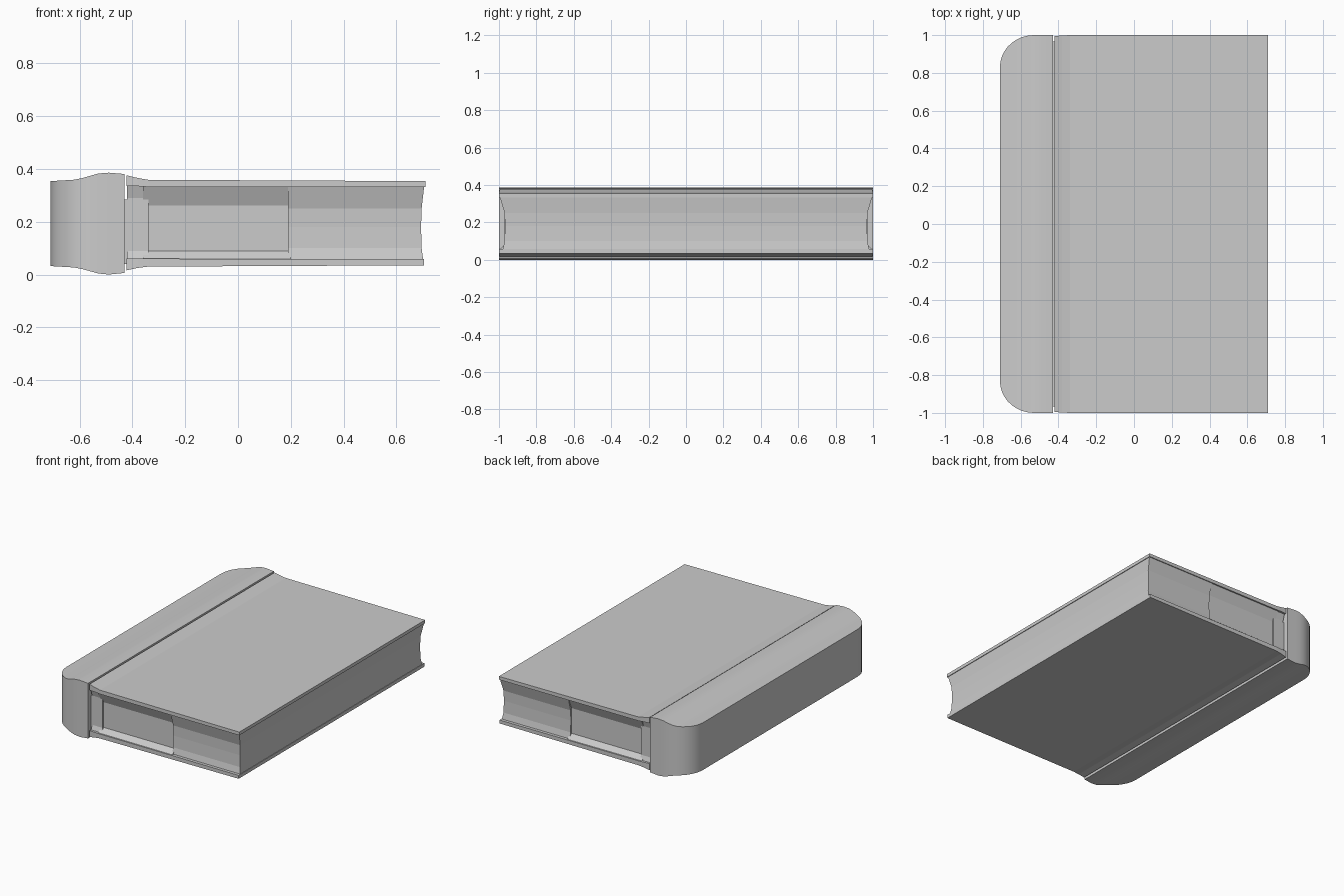
import bpy, bmesh, math

if "Cube" in bpy.data.objects:
    bpy.data.objects.remove(bpy.data.objects["Cube"])


def loft(name, rings, smooth=False):
    """Skin a row of four-cornered sections and cap both ends."""
    bm = bmesh.new()
    vs = [[bm.verts.new(p) for p in r] for r in rings]
    for a, b in zip(vs, vs[1:]):
        for i in range(4):
            j = (i + 1) % 4
            bm.faces.new((a[i], a[j], b[j], b[i]))
    bm.faces.new(vs[0])
    bm.faces.new(vs[-1])
    bmesh.ops.recalc_face_normals(bm, faces=bm.faces)
    me = bpy.data.meshes.new(name)
    bm.to_mesh(me)
    bm.free()
    ob = bpy.data.objects.new(name, me)
    bpy.context.collection.objects.link(ob)
    if smooth:
        bpy.ops.object.select_all(action='DESELECT')
        ob.select_set(True)
        bpy.context.view_layer.objects.active = ob
        bpy.ops.object.shade_smooth_by_angle(angle=math.radians(30))
    return ob


def x_section(x, half, z0, z1):
    return [(x, -half, z0), (x, half, z0), (x, half, z1), (x, -half, z1)]


def z_section(z, x0, x1, half):
    return [(x0, -half, z), (x1, -half, z), (x1, half, z), (x0, half, z)]


def interp(x, pts):
    for (xa, a), (xb, b) in zip(pts, pts[1:]):
        if x <= xb:
            return a + (b - a) * (x - xa) / (xb - xa)
    return pts[-1][1]


# Spine: swollen towards the joint, with rounded outer corners in plan
top = [(-0.71, 0.354), (-0.61, 0.36), (-0.53, 0.383), (-0.49, 0.386), (-0.43, 0.381)]
bottom = [(-0.71, 0.032), (-0.61, 0.026), (-0.53, 0.004), (-0.49, 0.0), (-0.43, 0.006)]
rx, ry = 0.18, 0.17
arc = [math.radians(90 * i / 9) for i in range(10)]
stations = [(-0.71 + rx * (1 - math.cos(a)), 1 - ry + ry * math.sin(a)) for a in arc]
stations += [(-0.49, 1.0), (-0.43, 1.0)]
loft("spine", [x_section(x, h, interp(x, bottom), interp(x, top))
               for x, h in stations], smooth=True)

# Cover boards: thin, with a raised hinge edge beside the spine
loft("top_cover", [x_section(-0.422, 0.995, 0.335, 0.376),
                   x_section(-0.38, 0.998, 0.335, 0.366),
                   x_section(-0.34, 1.0, 0.332, 0.359),
                   x_section(0.71, 1.0, 0.332, 0.354)])
loft("bottom_cover", [x_section(-0.422, 0.995, 0.016, 0.06),
                      x_section(-0.38, 0.998, 0.025, 0.06),
                      x_section(-0.34, 1.0, 0.03, 0.06),
                      x_section(0.705, 1.0, 0.035, 0.058)])

# Joint filler at the bottom of the groove between spine and covers
loft("joint", [x_section(-0.44, 0.965, 0.04, 0.285),
               x_section(-0.41, 0.965, 0.04, 0.285)])

# Page block: hollowed head, tail and fore edge
loft("hinge_pages", [z_section(0.05, -0.42, -0.34, 0.985),
                     z_section(0.09, -0.42, -0.34, 0.97),
                     z_section(0.29, -0.42, -0.34, 0.97),
                     z_section(0.34, -0.42, -0.34, 0.985)])
loft("inner_pages", [z_section(0.055, -0.36, 0.2, 0.995),
                     z_section(0.09, -0.36, 0.2, 0.96),
                     z_section(0.262, -0.36, 0.2, 0.96),
                     z_section(0.336, -0.36, 0.2, 0.992)])
loft("outer_pages", [z_section(0.055, 0.19, 0.702, 0.98),
                     z_section(0.10, 0.19, 0.696, 0.97),
                     z_section(0.18, 0.19, 0.694, 0.968),
                     z_section(0.25, 0.19, 0.696, 0.97),
                     z_section(0.336, 0.19, 0.706, 0.995)])
